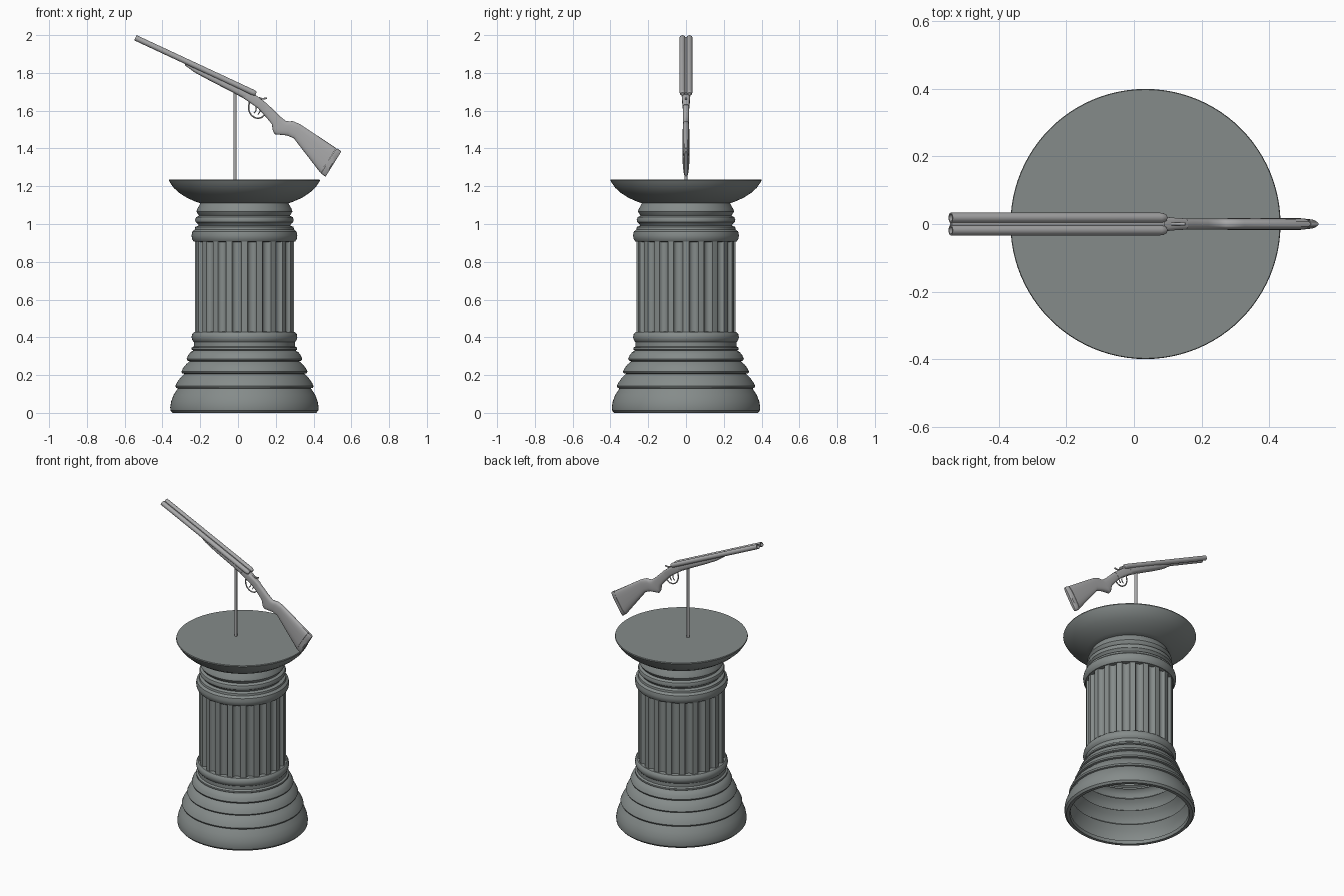
import bpy, bmesh, math
from mathutils import Vector, Matrix

CX = 0.034  # pedestal centre


def material(name, rgb):
    m = bpy.data.materials.new(name)
    m.diffuse_color = (*rgb, 1)
    return m


STONE = material("dark_stone_grey", (0.235, 0.26, 0.255))
METAL = material("light_grey", (0.40, 0.40, 0.405))


def finish(name, verts, faces, mat, matrix=None):
    me = bpy.data.meshes.new(name)
    me.from_pydata(verts, [], faces)
    bm = bmesh.new()
    bm.from_mesh(me)
    bmesh.ops.remove_doubles(bm, verts=bm.verts, dist=1e-5)
    bmesh.ops.recalc_face_normals(bm, faces=bm.faces)
    bm.to_mesh(me)
    bm.free()
    if matrix:
        me.transform(matrix)
    me.materials.append(mat)
    ob = bpy.data.objects.new(name, me)
    bpy.context.collection.objects.link(ob)
    return ob


def skin(rings, caps=False):
    """Join equal rings of points into quads."""
    n = len(rings[0])
    verts = [p for r in rings for p in r]
    faces = [(i * n + j, i * n + (j + 1) % n, (i + 1) * n + (j + 1) % n, (i + 1) * n + j)
             for i in range(len(rings) - 1) for j in range(n)]
    if caps:
        faces += [tuple(range(n)), tuple(range(len(verts) - n, len(verts)))]
    return verts, faces


def lathe(name, profile, segs, mat, matrix, shape=lambda a: 0):
    rings = []
    for r, z in profile:
        ring = []
        for j in range(segs):
            a = 2 * math.pi * j / segs
            rr = r - shape(a)
            ring.append((rr * math.cos(a), rr * math.sin(a), z))
        rings.append(ring)
    return finish(name, *skin(rings), mat, matrix)


def loft(name, stations, mat, n=24, power=0.7):
    """Rounded sections between a top and a bottom point (x, z) with a half width."""
    rings = []
    for tx, tz, bx, bz, w in stations:
        ring = []
        for j in range(n):
            a = 2 * math.pi * j / n
            c, s = [math.copysign(abs(v) ** power, v) if abs(v) > 1e-6 else 0
                    for v in (math.cos(a), math.sin(a))]
            ring.append(((tx + bx) / 2 + (tx - bx) / 2 * s, w * c,
                         (tz + bz) / 2 + (tz - bz) / 2 * s))
        rings.append(ring)
    return finish(name, *skin(rings, True), mat)


def wire(name, pts, radius, mat):
    cu = bpy.data.curves.new(name, 'CURVE')
    cu.dimensions = '3D'
    cu.bevel_depth = radius
    cu.bevel_resolution = 3
    cu.use_fill_caps = True
    cu.resolution_u = 6
    sp = cu.splines.new('BEZIER')
    sp.bezier_points.add(len(pts) - 1)
    for b, (x, z) in zip(sp.bezier_points, pts):
        b.co = (x, 0, z)
        b.handle_left_type = b.handle_right_type = 'AUTO'
    cu.materials.append(mat)
    ob = bpy.data.objects.new(name, cu)
    bpy.context.collection.objects.link(ob)


# Pedestal: stepped hollow base, fluted shaft, ringed neck, dished top
PED = Matrix.Translation((CX, 0, 0))
lathe("pedestal_base", [
    (0.355, 0.02), (0.36, 0.0), (0.38, 0.0), (0.391, 0.012), (0.393, 0.03), (0.388, 0.06),
    (0.375, 0.095), (0.352, 0.13), (0.362, 0.133), (0.366, 0.142), (0.358, 0.16),
    (0.34, 0.185), (0.318, 0.207), (0.33, 0.21), (0.334, 0.218), (0.325, 0.237),
    (0.308, 0.258), (0.29, 0.273), (0.302, 0.277), (0.306, 0.286), (0.298, 0.305),
    (0.285, 0.322), (0.27, 0.33), (0.279, 0.335), (0.279, 0.345), (0.268, 0.352),
    (0.268, 0.375), (0.276, 0.385), (0.28, 0.40), (0.277, 0.417), (0.268, 0.427),
    (0.24, 0.43)], 96, STONE, PED)


def flute(a):
    t = (a / (math.pi / 10)) % 1 - 0.5
    return 0.02 * math.sqrt(max(0, 1 - (t / 0.3) ** 2))


lathe("fluted_shaft", [(0.262, 0.415), (0.262, 0.92)], 400, STONE, PED, flute)
lathe("pedestal_neck", [
    (0.24, 0.905), (0.268, 0.907), (0.277, 0.92), (0.28, 0.94), (0.276, 0.96),
    (0.262, 0.972), (0.26, 0.985), (0.242, 0.992), (0.246, 1.0), (0.258, 1.01),
    (0.261, 1.022), (0.256, 1.036), (0.24, 1.045), (0.248, 1.055), (0.254, 1.066),
    (0.25, 1.08), (0.238, 1.1), (0.232, 1.115)], 96, STONE, PED)
lathe("pedestal_top", [
    (0.0, 1.11), (0.235, 1.11), (0.262, 1.12), (0.305, 1.139), (0.345, 1.165),
    (0.375, 1.192), (0.393, 1.218), (0.4, 1.23), (0.398, 1.236), (0, 1.236)],
    96, STONE, PED)

# Thin display rod
lathe("display_rod", [(0, 1.23), (0.009, 1.23), (0.009, 1.70), (0, 1.70)], 16, METAL,
      Matrix.Translation((-0.016, 0, 0)))

# Twin hollow barrels with a rib between them
muzzle, breech = Vector((-0.543, 0, 1.986)), Vector((0.095, 0, 1.689))
axis = breech - muzzle
L = axis.length
turn = axis.to_track_quat('Z', 'Y').to_matrix().to_4x4()
for side, y in (("left", -0.0185), ("right", 0.0185)):
    lathe(side + "_barrel", [
        (0, 0.12), (0.011, 0.12), (0.011, 0), (0.015, 0), (0.015, L - 0.02),
        (0.0135, L - 0.008), (0.009, L), (0, L)], 24, METAL,
        Matrix.Translation(muzzle + Vector((0, y, 0))) @ turn)
loft("barrel_rib", [(-0.539, 1.990, -0.545, 1.977, 0.008),
                    (0.092, 1.696, 0.086, 1.683, 0.008)], METAL, 8)

# Fore-end under the barrels
loft("fore_end", [
    (-0.274, 1.862, -0.282, 1.841, 0.012), (-0.216, 1.834, -0.232, 1.804, 0.021),
    (-0.132, 1.795, -0.153, 1.761, 0.025), (0.0, 1.733, -0.021, 1.693, 0.025),
    (0.053, 1.708, 0.037, 1.661, 0.023)], METAL)

# Receiver, grip and stock
loft("receiver", [
    (0.042, 1.703, 0.026, 1.668, 0.022), (0.095, 1.682, 0.063, 1.642, 0.022),
    (0.137, 1.650, 0.105, 1.613, 0.018), (0.16, 1.632, 0.127, 1.59, 0.017)], METAL, 24, 0.5)
loft("stock", [
    (0.155, 1.635, 0.122, 1.594, 0.0165), (0.179, 1.613, 0.148, 1.566, 0.0165),
    (0.221, 1.571, 0.179, 1.529, 0.0165), (0.253, 1.546, 0.185, 1.491, 0.017),
    (0.274, 1.543, 0.195, 1.475, 0.017), (0.290, 1.545, 0.258, 1.469, 0.017),
    (0.327, 1.529, 0.295, 1.454, 0.0175), (0.520, 1.402, 0.436, 1.271, 0.0175)], METAL)
loft("butt_pad", [
    (0.519, 1.398, 0.437, 1.273, 0.015), (0.523, 1.396, 0.440, 1.271, 0.015),
    (0.524, 1.401, 0.440, 1.268, 0.017), (0.542, 1.389, 0.458, 1.254, 0.015),
    (0.547, 1.384, 0.464, 1.251, 0.009)], METAL)

# Trigger guard, triggers and top lever
wire("trigger_guard", [(0.060, 1.645), (0.057, 1.605), (0.080, 1.569), (0.113, 1.561),
                       (0.138, 1.575), (0.150, 1.600)], 0.004, METAL)
wire("front_trigger", [(0.092, 1.630), (0.096, 1.605), (0.084, 1.586)], 0.003, METAL)
wire("rear_trigger", [(0.112, 1.615), (0.116, 1.598), (0.106, 1.580)], 0.003, METAL)
wire("top_lever", [(0.110, 1.668), (0.130, 1.663), (0.152, 1.667)], 0.005, METAL)

# Smooth shading with crisp edges
bpy.ops.object.select_all(action='DESELECT')
for ob in bpy.context.collection.objects:
    if ob.type == 'MESH':
        ob.select_set(True)
        bpy.context.view_layer.objects.active = ob
bpy.ops.object.shade_smooth_by_angle(angle=math.radians(35))
